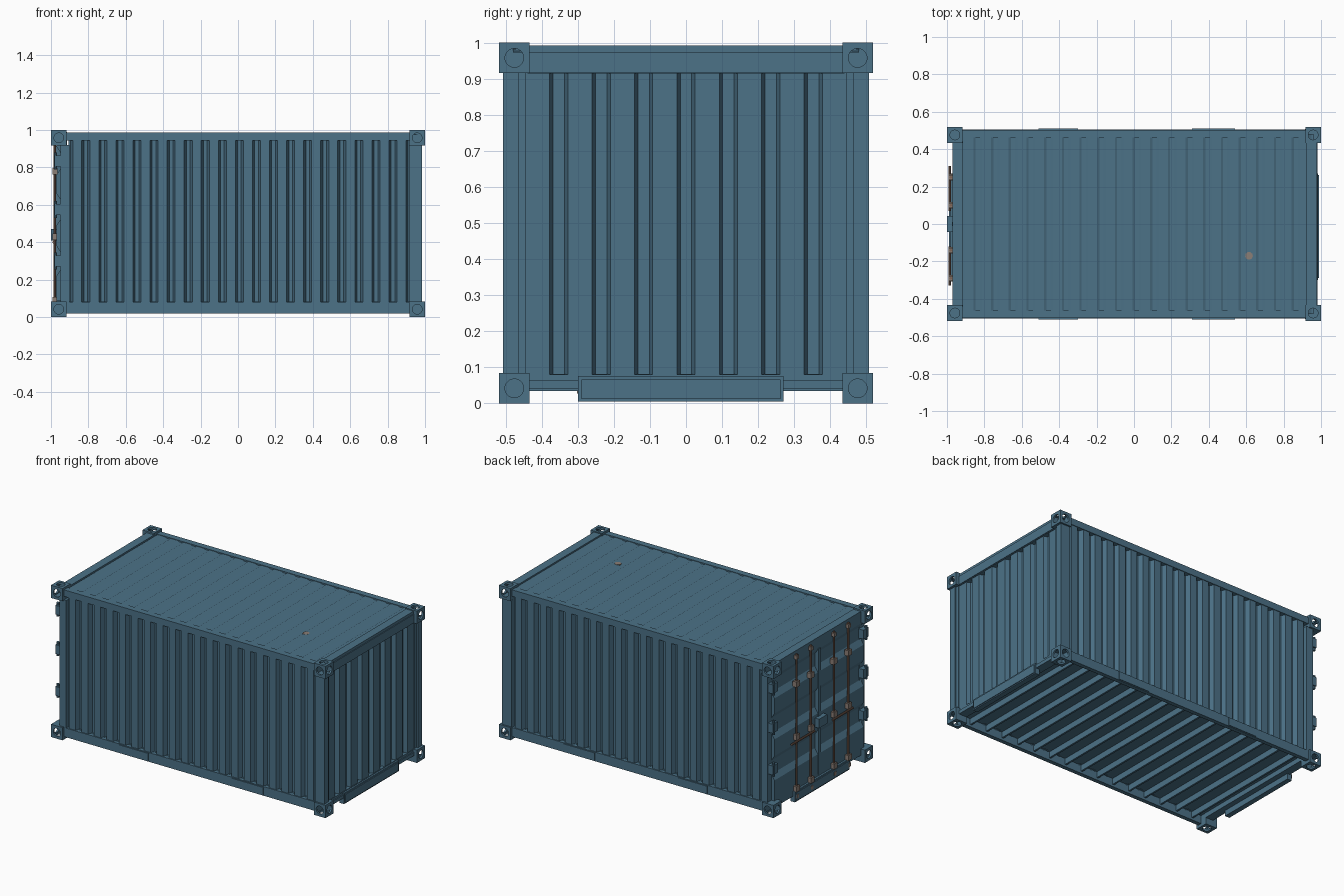
import bpy, bmesh, math
from mathutils import Matrix, Vector

if "Cube" in bpy.data.objects:
    bpy.data.objects.remove(bpy.data.objects["Cube"])


def material(name, rgb):
    m = bpy.data.materials.new(name)
    m.diffuse_color = (*rgb, 1)
    m.use_nodes = True
    m.node_tree.nodes["Principled BSDF"].inputs["Base Color"].default_value = m.diffuse_color
    return m


BLUE = material("container_blue", (0.072, 0.168, 0.245))
RUST = material("rusty_rod", (0.21, 0.125, 0.09))
WORN = material("worn_metal", (0.26, 0.21, 0.18))


def add(name, bm, mat=BLUE):
    bmesh.ops.recalc_face_normals(bm, faces=bm.faces)
    me = bpy.data.meshes.new(name)
    bm.to_mesh(me)
    bm.free()
    me.materials.append(mat)
    ob = bpy.data.objects.new(name, me)
    bpy.context.collection.objects.link(ob)
    return ob


def box(name, x, y, z, mat=BLUE):
    """Box from (min, max) ranges."""
    bm = bmesh.new()
    size = [abs(r[1] - r[0]) for r in (x, y, z)]
    mid = [(r[0] + r[1]) / 2 for r in (x, y, z)]
    bmesh.ops.create_cube(bm, size=1, matrix=Matrix.Translation(mid) @ Matrix.Diagonal((*size, 1)))
    return add(name, bm, mat)


def rod(name, a, b, r, mat=RUST, sides=10):
    a, b = Vector(a), Vector(b)
    bm = bmesh.new()
    rot = (b - a).to_track_quat('Z', 'Y').to_matrix().to_4x4()
    bmesh.ops.create_cone(bm, cap_ends=True, segments=sides, radius1=r, radius2=r,
                          depth=(b - a).length, matrix=Matrix.Translation((a + b) / 2) @ rot)
    return add(name, bm, mat)


def wave(start, end, count, outer, inner, flat, slope):
    """Trapezoid corrugation as (position, level) pairs; flat and slope are fractions of a period."""
    p = (end - start) / count
    pts = [(start, inner)]
    for i in range(count):
        s = start + i * p
        edge = (1 - flat) / 2 - slope
        pts += [(s + edge * p, inner), (s + (edge + slope) * p, outer),
                (s + (edge + slope + flat) * p, outer), (s + (edge + 2 * slope + flat) * p, inner)]
    return pts + [(end, inner)]


def sheet(name, pts, sweep):
    """Thin panel from 3D profile points swept along a vector."""
    bm = bmesh.new()
    sweep = Vector(sweep)
    rows = [(bm.verts.new(p), bm.verts.new(Vector(p) + sweep)) for p in pts]
    for (a, b), (c, d) in zip(rows, rows[1:]):
        bm.faces.new((a, c, d, b))
    ob = add(name, bm)
    mod = ob.modifiers.new("thickness", 'SOLIDIFY')
    mod.thickness, mod.offset = 0.004, 0
    return ob


# corrugated walls, end panel and roof
for s, side in ((-1, "front"), (1, "back")):
    sheet(side + "_wall", [(x, s * y, 0.07) for x, y in wave(-0.905, 0.92, 20, 0.497, 0.468, 0.5, 0.13)],
          (0, 0, 0.885))
sheet("end_wall", [(x, y, 0.07) for y, x in wave(-0.47, 0.47, 8, 0.968, 0.942, 0.55, 0.08)], (0, 0, 0.86))
sheet("roof", [(x, -0.48, z) for x, z in wave(-0.93, 0.96, 20, 0.981, 0.975, 0.5, 0.13)], (0, 0.96, 0))

# hollow corner casting with round openings on its three outer faces
H = 0.042
casting = box("casting_template", (-H, H), (-H, H), (-H, H))
cutters = [box("cutter_core", *[(-0.03, 0.03)] * 3)]
for axis in range(3):
    tip = Vector((0, 0, 0))
    tip[axis] = 0.06
    cutters.append(rod("cutter_hole", (0, 0, 0), tip, 0.026, BLUE, 20))
for c in cutters:
    mod = casting.modifiers.new("hole", 'BOOLEAN')
    mod.object, mod.operation, mod.solver = c, 'DIFFERENCE', 'EXACT'
bpy.context.view_layer.update()
shape = bpy.data.meshes.new_from_object(casting.evaluated_get(bpy.context.evaluated_depsgraph_get()))
for ob in cutters + [casting]:
    bpy.data.objects.remove(ob)
for sx in (-1, 1):
    for sy in (-1, 1):
        for sz in (-1, 1):
            me = shape.copy()
            me.transform(Matrix.Translation((sx * (1 - H), sy * (0.518 - H), 0.5 + sz * (0.5 - H)))
                         @ Matrix.Diagonal((sx, sy, sz, 1)))
            if sx * sy * sz < 0:
                me.flip_normals()
            bpy.context.collection.objects.link(bpy.data.objects.new("corner_casting", me))

# posts and side rails, mirrored front to back
for s in (-1, 1):
    def y(a, b):
        return s * a, s * b
    box("end_post", (0.915, 0.985), y(0.465, 0.507), (0.08, 0.92))
    box("end_post_flange", (0.95, 0.975), y(0.445, 0.48), (0.08, 0.92))
    box("door_post", (-0.948, -0.9), y(0.45, 0.505), (0.08, 0.92))
    box("top_rail", (-0.92, 0.92), y(0.462, 0.503), (0.943, 0.986))
    box("bottom_rail", (-0.92, 0.92), y(0.478, 0.505), (0.02, 0.08))
    # fork pockets framed on the bottom rail
    for x0, x1 in ((-0.51, -0.30), (0.31, 0.54)):
        box("fork_pocket", (x0, x1), y(0.5, 0.51), (0.024, 0.076))

# end frames: headers, sills and low middle beams
box("end_header", (0.92, 0.975), (-0.44, 0.44), (0.915, 0.993))
box("end_header_lip", (0.97, 0.98), (-0.44, 0.44), (0.918, 0.975))
box("end_sill", (0.92, 0.972), (-0.44, 0.44), (0.042, 0.08))
box("end_sill_lip", (0.94, 0.978), (-0.44, 0.44), (0.042, 0.065))
box("door_header", (-0.97, -0.915), (-0.44, 0.44), (0.915, 0.99))
box("door_sill", (-0.97, -0.915), (-0.44, 0.44), (0.042, 0.088))
for s in (-1, 1):
    box("middle_beam", (s * 0.95, s * 0.983), (-0.3, 0.27), (0.005, 0.076))
    box("middle_beam_plate", (s * 0.98, s * 0.988), (-0.29, 0.262), (0.012, 0.066))

# floor with cross members
box("floor", (-0.94, 0.95), (-0.48, 0.48), (0.074, 0.082))
for i in range(15):
    x = -0.85 + i * 1.7 / 14
    box("cross_member", (x - 0.006, x + 0.006), (-0.48, 0.48), (0.035, 0.076))

# two doors with recessed horizontal bands
BANDS = ((0.23, 0.37), (0.50, 0.65), (0.77, 0.90))
profile = [(-0.925, 0.085), (-0.97, 0.085)]
for lo, hi in BANDS:
    profile += [(-0.97, lo - 0.01), (-0.947, lo + 0.025), (-0.947, hi - 0.025), (-0.97, hi + 0.01)]
profile += [(-0.97, 0.918), (-0.925, 0.918)]
for s, side in ((-1, "right"), (1, "left")):
    bm = bmesh.new()
    face = bm.faces.new([bm.verts.new((x, s * 0.006, z)) for x, z in profile])
    new = bmesh.ops.extrude_face_region(bm, geom=[face])["geom"]
    bmesh.ops.translate(bm, vec=(0, s * 0.459, 0), verts=[v for v in new if isinstance(v, bmesh.types.BMVert)])
    add(side + "_door", bm)
    # hinges bridging each band at the post
    for lo, hi in BANDS:
        m = (lo + hi) / 2
        box("hinge", (-0.982, -0.94), (s * 0.445, s * 0.498), (m - 0.03, m + 0.03))
        rod("hinge_pin", (-0.975, s * 0.482, m - 0.045), (-0.975, s * 0.482, m + 0.045), 0.009, BLUE)

# lock rods with keepers and clamps
for y0 in (0.25, 0.1, -0.14, -0.29):
    rod("lock_rod", (-0.98, y0, 0.025), (-0.98, y0, 0.975), 0.007)
    for z in (0.09, 0.43, 0.78):
        box("rod_clamp", (-0.993, -0.965), (y0 - 0.018, y0 + 0.018), (z - 0.018, z + 0.018), WORN)
    for z in (0.04, 0.955):
        box("rod_keeper", (-0.991, -0.965), (y0 - 0.012, y0 + 0.012), (z - 0.012, z + 0.012), WORN)

# handles and lock box
for a, b, z in ((0.07, 0.31, 0.40), (-0.12, -0.33, 0.40)):
    rod("door_handle", (-0.986, a, z), (-0.986, b, z), 0.007)
box("lock_box", (-1.0, -0.965), (-0.043, 0.043), (0.41, 0.47))
box("door_seal", (-0.974, -0.93), (-0.012, 0.012), (0.088, 0.915))

# worn patch on the roof
rod("roof_patch", (0.615, -0.17, 0.97), (0.615, -0.17, 0.984), 0.021, WORN, 9)
